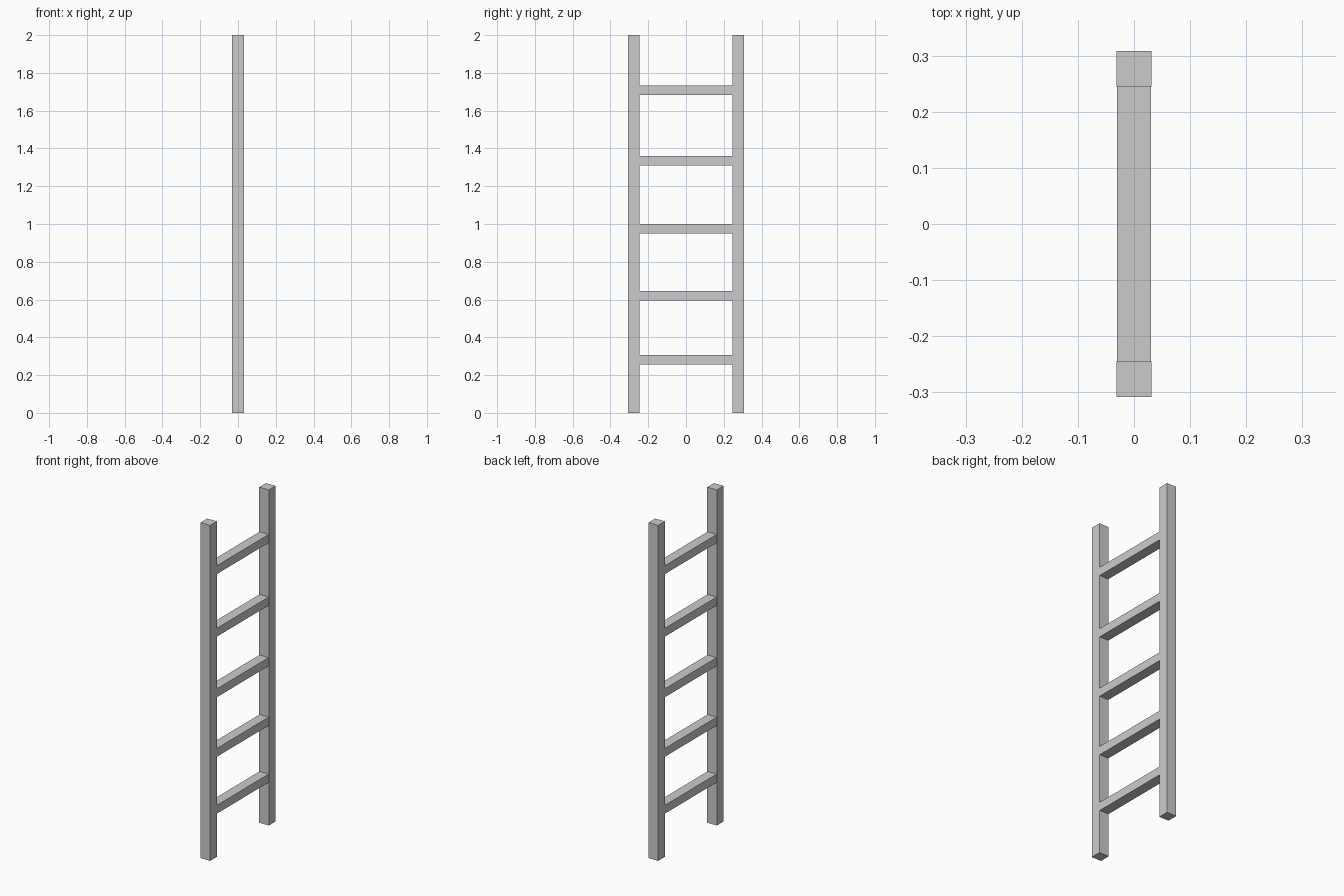
import bpy

if "Cube" in bpy.data.objects:
    bpy.data.objects.remove(bpy.data.objects["Cube"])

RAIL_W = 0.063      # rail thickness (x and y)
INNER = 0.245       # distance from centre to the rail's inner face
HEIGHT = 2.0


def box(name, center, size):
    bpy.ops.mesh.primitive_cube_add(size=1, location=center)
    ob = bpy.context.object
    ob.name = name
    ob.scale = size
    bpy.ops.object.transform_apply(location=False, rotation=False, scale=True)
    return ob


# Two upright side rails
for side, label in ((-1, "left"), (1, "right")):
    box(f"{label}_rail", (0, side * (INNER + RAIL_W / 2), HEIGHT / 2),
        (RAIL_W, RAIL_W, HEIGHT))

# Five slightly uneven rungs between the rails
for i, z in enumerate((0.281, 0.62, 0.975, 1.336, 1.709), start=1):
    box(f"rung_{i}", (0, 0, z), (0.06, 2 * INNER, 0.05))
